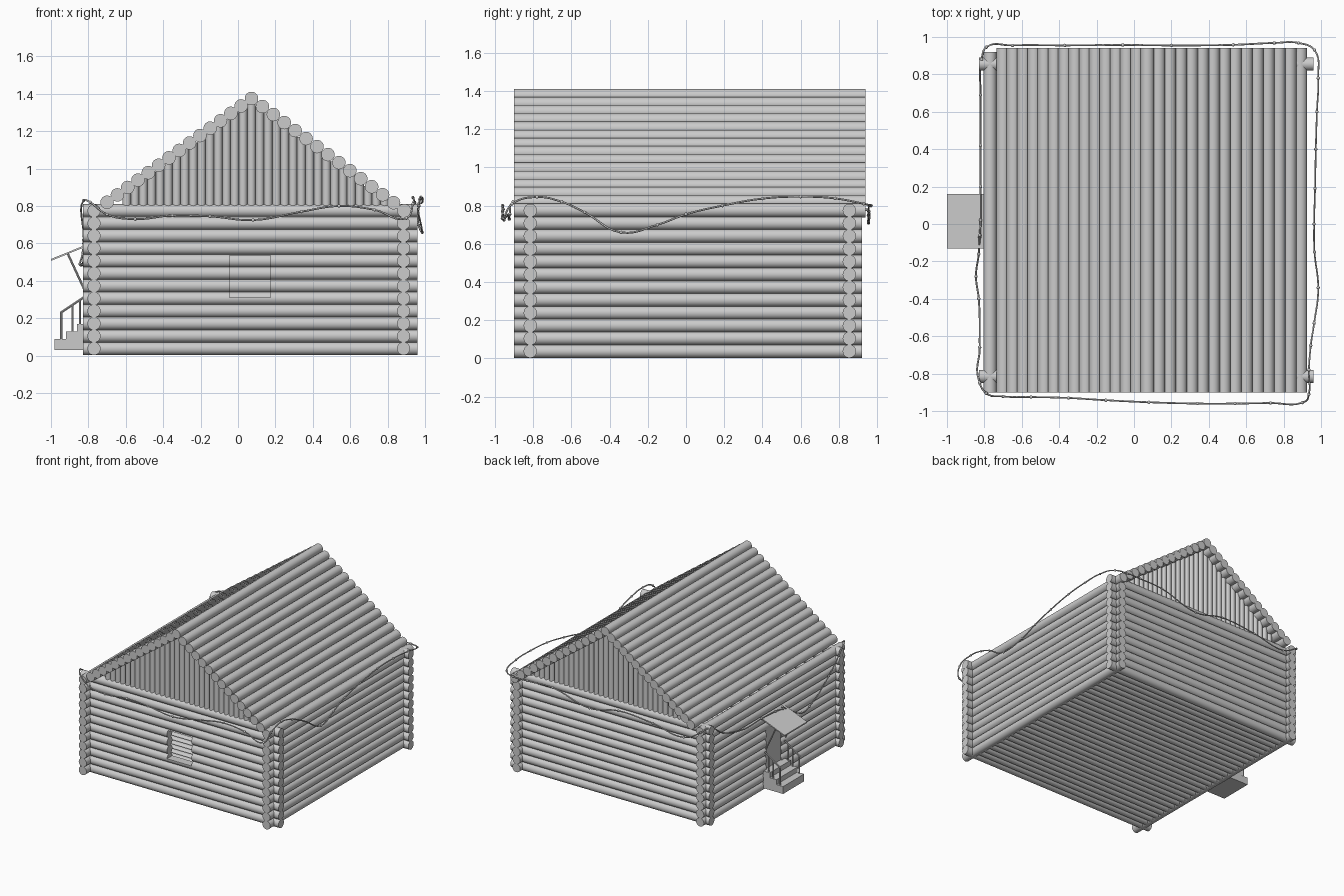
import bpy, bmesh, math
from mathutils import Vector

if "Cube" in bpy.data.objects:
    bpy.data.objects.remove(bpy.data.objects["Cube"])

STEP, R = 0.067, 0.035
LX, RX, FY, BY = -0.77, 0.885, -0.815, 0.855   # wall centre lines


def rod(bm, a, b, r, sides=24):
    a, b = Vector(a), Vector(b)
    d = b - a
    m = d.to_track_quat('Z', 'Y').to_matrix().to_4x4()
    m.translation = (a + b) / 2
    bmesh.ops.create_cone(bm, cap_ends=True, segments=sides, radius1=r, radius2=r,
                          depth=d.length, matrix=m)


def finish(name, bm, smooth=True):
    me = bpy.data.meshes.new(name)
    bm.to_mesh(me)
    bm.free()
    ob = bpy.data.objects.new(name, me)
    bpy.context.collection.objects.link(ob)
    bpy.ops.object.select_all(action='DESELECT')
    ob.select_set(True)
    bpy.context.view_layer.objects.active = ob
    if smooth:
        bpy.ops.object.shade_smooth_by_angle(angle=math.radians(40))
    return ob


def rods(name, segs, r, sides=24):
    bm = bmesh.new()
    for a, b in segs:
        rod(bm, a, b, r, sides)
    return finish(name, bm)


def box(name, lo, hi):
    bm = bmesh.new()
    bmesh.ops.create_cube(bm, size=1)
    for v in bm.verts:
        v.co = [l + (c + 0.5) * (h - l) for c, l, h in zip(v.co, lo, hi)]
    return finish(name, bm, False)


def prism(name, pts, y0, y1):
    # x-z profile extruded along y
    bm = bmesh.new()
    f = bm.faces.new([bm.verts.new((x, y0, z)) for x, z in pts])
    ext = bmesh.ops.extrude_face_region(bm, geom=[f])['geom']
    bmesh.ops.translate(bm, vec=(0, y1 - y0, 0),
                        verts=[v for v in ext if isinstance(v, bmesh.types.BMVert)])
    bmesh.ops.recalc_face_normals(bm, faces=bm.faces)
    return finish(name, bm, False)


def cut(ob, lo, hi):
    c = box("opening_cutter", lo, hi)
    c.hide_render = True
    bpy.context.view_layer.objects.active = ob
    m = ob.modifiers.new("opening", 'BOOLEAN')
    m.object, m.operation, m.solver = c, 'DIFFERENCE', 'EXACT'
    m.use_self = True
    bpy.ops.object.modifier_apply(modifier=m.name)
    bpy.data.objects.remove(c)


# Log walls with crossing corners
zs = [R + 0.003 + STEP * i for i in range(12)]
walls = {}
for name, y in (("front_wall", FY), ("back_wall", BY)):
    walls[name] = rods(name, [((-0.83, y, z), (0.96, y, z)) for z in zs], R)
for name, x in (("left_wall", LX), ("right_wall", RX)):
    walls[name] = rods(name, [((x, -0.90, z), (x, 0.92, z)) for z in zs], R)

# Window and door openings
cut(walls["front_wall"], (-0.045, FY - 0.1, 0.31), (0.175, FY + 0.1, 0.535))
cut(walls["left_wall"], (LX - 0.1, -0.08, 0.17), (LX + 0.1, 0.11, 0.49))
box("door", (LX - 0.025, -0.08, 0.17), (LX + 0.005, 0.11, 0.49))

# Log floor
n = 27
rods("floor_logs", [((LX, FY + (BY - FY) * i / n, R), (RX, FY + (BY - FY) * i / n, R))
                    for i in range(1, n)], 0.032, 16)

# Roof logs laid along both slopes
ridge, left, right = (0.072, 1.375), (-0.70, 0.82), (0.89, 0.775)
pts = [ridge]
for end in (left, right):
    for i in range(1, 15):
        t = i / 14
        pts.append((ridge[0] + (end[0] - ridge[0]) * t, ridge[1] + (end[1] - ridge[1]) * t))
rods("roof_logs", [((x, -0.90, z), (x, 0.94, z)) for x, z in pts], 0.036)


# Gables of upright logs
def roof_z(x):
    e = left if x < ridge[0] else right
    return ridge[1] + (e[1] - ridge[1]) * (x - ridge[0]) / (e[0] - ridge[0])


for name, y in (("front_gable", FY), ("back_gable", BY)):
    xs = [0.072 + 0.0445 * i for i in range(-15, 17)]
    rods(name, [((x, y, 0.79), (x, y, roof_z(x) - 0.01)) for x in xs if roof_z(x) > 0.83],
         0.0225, 16)

# Porch steps
prism("porch_steps", [(-0.98, 0.03), (-0.80, 0.03), (-0.80, 0.17), (-0.86, 0.17),
                      (-0.86, 0.13), (-0.92, 0.13), (-0.92, 0.09), (-0.98, 0.09)], -0.12, 0.15)

# Porch canopy
prism("canopy", [(-1.0, 0.507), (-0.80, 0.588), (-0.80, 0.598), (-1.0, 0.517)], -0.13, 0.16)

# Railings and canopy braces on both sides
segs, braces = [], []
for y in (-0.11, 0.14):
    segs += [((-0.95, y, 0.228), (-0.81, y, 0.322))]
    for x, z in ((-0.945, 0.08), (-0.885, 0.12), (-0.845, 0.16)):
        segs.append(((x, y, z), (x, y, 0.23 + 0.67 * (x + 0.945))))
    braces.append(((-0.91, y, 0.545), (-0.82, y, 0.35)))
rods("railings", segs, 0.006, 8)
rods("canopy_braces", braces, 0.006, 8)

# String of lights draped around the eaves
path = [(-.825, -.06, .62), (-.83, -.16, .55), (-.845, -.28, .49), (-.83, -.40, .49),
        (-.825, -.66, .64), (-.825, -.85, .83), (-.79, -.905, .82), (-.70, -.922, .755),
        (-.55, -.925, .73), (-.35, -.93, .75), (-.15, -.942, .745), (.08, -.953, .725),
        (.34, -.96, .77), (.54, -.96, .80), (.73, -.957, .78), (.90, -.955, .735),
        (.935, -.91, .81), (.935, -.78, .845), (.945, -.65, .82), (.963, -.53, .765),
        (.985, -.34, .66), (.965, -.15, .70), (.963, 0, .755), (.968, .19, .80),
        (.972, .40, .837), (.978, .60, .847), (.985, .78, .838), (.965, .93, .81),
        (.88, .968, .80), (.75, .968, .80), (.53, .958, .80), (.20, .955, .72),
        (-.06, .957, .77), (-.37, .955, .75), (-.65, .955, .71), (-.79, .945, .78),
        (-.815, .88, .80), (-.82, .69, .69), (-.82, .42, .62), (-.82, .20, .62),
        (-.82, .02, .61), (-.825, -.07, .60)]
cu = bpy.data.curves.new("light_cord", 'CURVE')
cu.dimensions = '3D'
cu.bevel_depth, cu.bevel_resolution, cu.resolution_u = 0.005, 1, 6
sp = cu.splines.new('BEZIER')
sp.bezier_points.add(len(path) - 1)
for p, co in zip(sp.bezier_points, path):
    p.co = co
    p.handle_left_type = p.handle_right_type = 'AUTO'
bpy.context.collection.objects.link(bpy.data.objects.new("light_cord", cu))

# Small bulbs on the cord
bm = bmesh.new()
for co in path:
    s = bmesh.ops.create_uvsphere(bm, u_segments=10, v_segments=6, radius=0.009)
    bmesh.ops.translate(bm, vec=co, verts=s['verts'])
finish("light_bulbs", bm)
